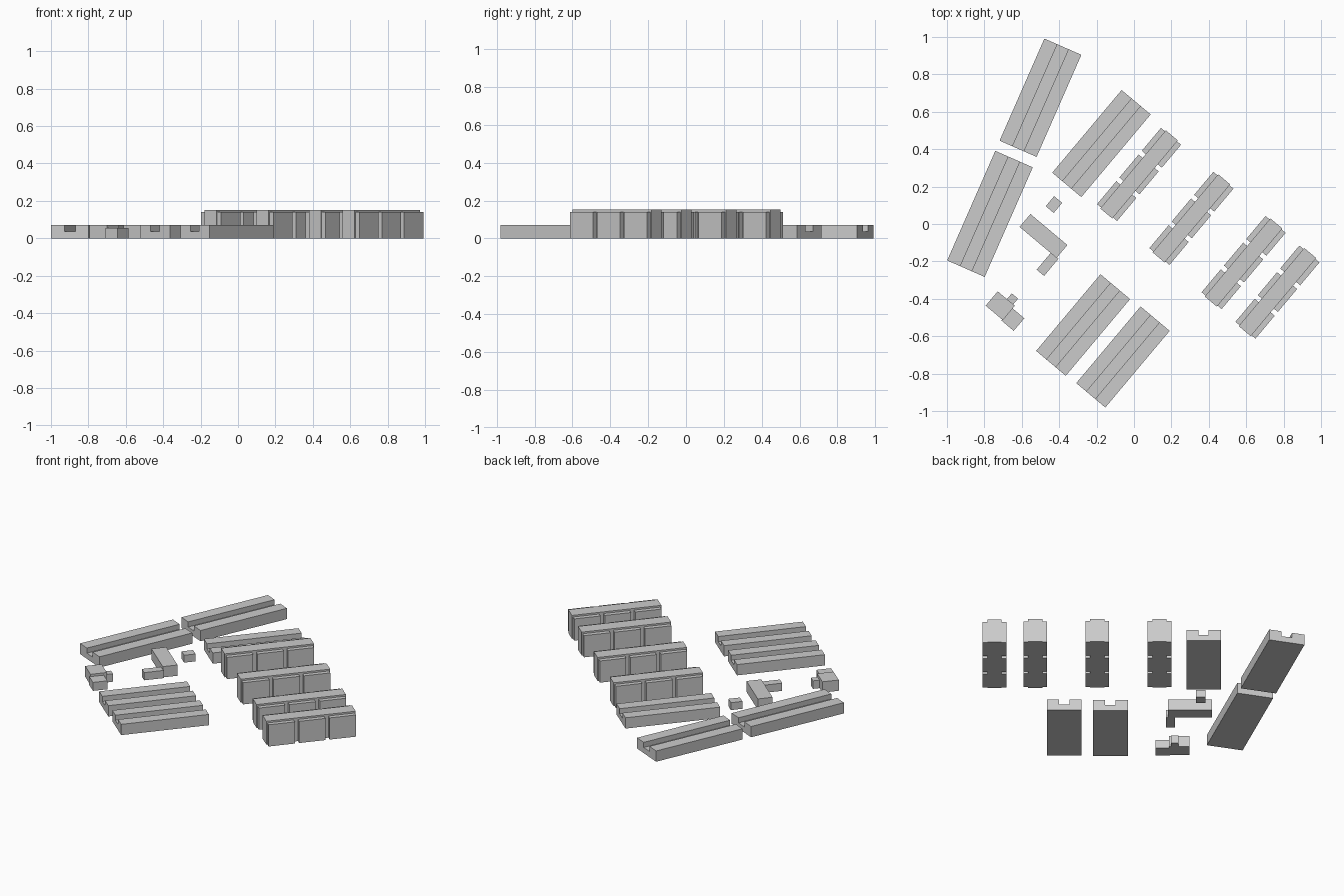
import bpy, bmesh, math
from mathutils import Vector

if "Cube" in bpy.data.objects:
    bpy.data.objects.remove(bpy.data.objects["Cube"])

ALONG = Vector((0.643, 0.766))      # shared street direction
ACROSS = Vector((0.766, -0.643))


def prism(name, profile, a, b, width_dir):
    """Extrude a (width, z) profile from ground point a to ground point b."""
    bm = bmesh.new()
    rings = [[bm.verts.new((p.x + width_dir.x * w, p.y + width_dir.y * w, z))
              for w, z in profile] for p in (Vector(a), Vector(b))]
    n = len(profile)
    bm.faces.new(rings[0])
    bm.faces.new(rings[1][::-1])
    for i in range(n):
        j = (i + 1) % n
        bm.faces.new((rings[0][i], rings[1][i], rings[1][j], rings[0][j]))
    bmesh.ops.recalc_face_normals(bm, faces=bm.faces)
    mesh = bpy.data.meshes.new(name)
    bm.to_mesh(mesh)
    bm.free()
    ob = bpy.data.objects.new(name, mesh)
    bpy.context.collection.objects.link(ob)
    return ob


def box(name, centre, length, w0, w1, height, offset=0.0):
    """Box aligned with the street; offset shifts it along the street."""
    c = Vector(centre) + ALONG * offset
    h = ALONG * (length / 2)
    return prism(name, [(w0, 0), (w1, 0), (w1, height), (w0, height)],
                 c - h, c + h, ACROSS)


# Low halls with a grooved roof: centre, length, width, heading
def hall(name, centre, length, width, heading):
    d = Vector((math.cos(heading), math.sin(heading)))
    side = Vector((d.y, -d.x))
    w, g, z = width / 2, width * 0.15, 0.07
    profile = [(-w, 0), (w, 0), (w, z), (g, z), (g, 0.037),
               (-g, 0.037), (-g, z), (-w, z)]
    c, h = Vector(centre), d * (length / 2)
    prism(name, profile, c - h, c + h, side)


STREET = math.atan2(ALONG.y, ALONG.x)
TILT = math.radians(66.3)
hall("north_hall", (-0.50, 0.675), 0.596, 0.216, TILT)
hall("west_hall", (-0.77, 0.054), 0.640, 0.219, TILT)
hall("middle_hall", (-0.174, 0.430), 0.577, 0.203, STREET)
hall("south_hall_1", (-0.272, -0.54), 0.535, 0.207, STREET)
hall("south_hall_2", (-0.059, -0.711), 0.535, 0.203, STREET)

# Tall blocks: a central spine with three bays on either side
for n, c in enumerate([(0.027, 0.265), (0.307, 0.03),
                       (0.586, -0.206), (0.767, -0.364)], 1):
    box(f"block_{n}_spine", c, 0.545, -0.042, 0.042, 0.152)
    for k in (-1, 0, 1):
        for side, (w0, w1) in {"left": (-0.07, -0.042),
                               "right": (0.042, 0.07)}.items():
            box(f"block_{n}_{side}_bay_{k + 2}", c, 0.16, w0, w1,
                0.141, k * 0.186)

# Small outbuildings
box("kiosk", (-0.428, 0.104), 0.07, -0.028, 0.028, 0.048)
box("office_main", (-0.484, -0.064), 0.09, -0.129, 0.129, 0.07)
box("office_wing", (-0.462, -0.215), 0.12, -0.026, 0.026, 0.05)
box("depot_main", (-0.715, -0.437), 0.1, -0.06, 0.06, 0.07)
box("depot_annex", (-0.65, -0.508), 0.088, -0.04, 0.046, 0.055)
box("depot_porch", (-0.656, -0.408), 0.06, -0.022, 0.022, 0.052)
